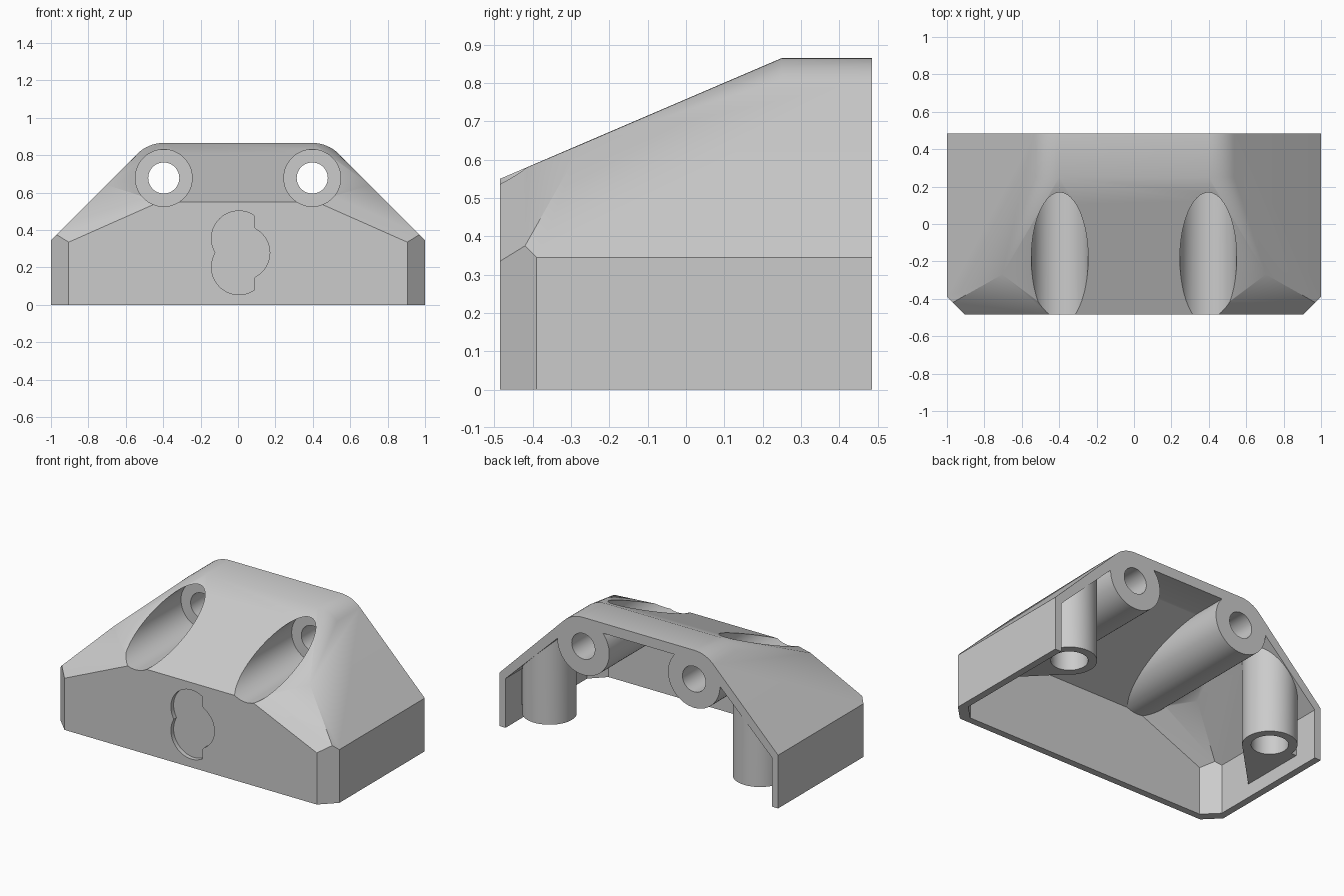
import bpy, bmesh
from math import sin, cos, radians, pi
from mathutils import Vector, Matrix

if "Cube" in bpy.data.objects:
    bpy.data.objects.remove(bpy.data.objects["Cube"])

grey = bpy.data.materials.new("warm_grey")
grey.use_nodes = True
grey.diffuse_color = (0.6, 0.6, 0.6, 1)
grey.node_tree.nodes["Principled BSDF"].inputs["Base Color"].default_value = (0.6, 0.6, 0.6, 1)


def finish(name, bm):
    bmesh.ops.recalc_face_normals(bm, faces=bm.faces)
    mesh = bpy.data.meshes.new(name)
    bm.to_mesh(mesh)
    bm.free()
    mesh.materials.append(grey)
    obj = bpy.data.objects.new(name, mesh)
    bpy.context.collection.objects.link(obj)
    return obj


def cylinder(name, centre, radius, length, along_y=False):
    bm = bmesh.new()
    turn = Matrix.Rotation(pi / 2, 4, "X") if along_y else Matrix()
    bmesh.ops.create_cone(bm, cap_ends=True, segments=64, radius1=radius,
                          radius2=radius, depth=length,
                          matrix=Matrix.Translation(centre) @ turn)
    return finish(name, bm)


def prism(name, points, offset):
    bm = bmesh.new()
    face = bm.faces.new([bm.verts.new(p) for p in points])
    made = bmesh.ops.extrude_face_region(bm, geom=[face])["geom"]
    bmesh.ops.translate(bm, vec=offset,
                        verts=[g for g in made if isinstance(g, bmesh.types.BMVert)])
    return finish(name, bm)


def cut(target, cutter):
    mod = target.modifiers.new("cut", "BOOLEAN")
    mod.operation = "DIFFERENCE"
    mod.solver = "EXACT"
    mod.object = cutter
    bpy.context.view_layer.objects.active = target
    bpy.ops.object.modifier_apply(modifier=mod.name)
    bpy.data.objects.remove(cutter)


# Faceted hood shape, used for the outside and, shrunk, for the cavity
BACK, TOP, ROUND = 0.485, 0.865, 0.193


def hood(name, scale=(1, 1, 1), back=BACK, bottom=0):
    half = [(1, -0.39, 0), (0.905, -BACK, 0), (1, -0.39, 0.345),
            (0.905, -BACK, 0.335), (0.97, -0.42, 0.375),
            (0.705, -0.27, 0.641), (0.42, -BACK, 0.55),
            (1, BACK, 0), (1, BACK, 0.345)]
    for i in range(9):
        a = radians(45 * i / 8)
        x, z = 0.4 + ROUND * sin(a), TOP - ROUND + ROUND * cos(a)
        half += [(x, 0.25, z), (x, BACK, z)]
    bm = bmesh.new()
    for side in (-1, 1):
        for x, y, z in half:
            bm.verts.new((side * x * scale[0],
                          back if y == BACK else BACK + (y - BACK) * scale[1],
                          z * scale[2] if z else bottom))
    hull = bmesh.ops.convex_hull(bm, input=bm.verts[:])
    loose = {g for g in hull["geom_interior"] + hull["geom_unused"]
             if isinstance(g, bmesh.types.BMVert)}
    bmesh.ops.delete(bm, geom=list(loose), context="VERTS")
    bmesh.ops.dissolve_limit(bm, angle_limit=radians(0.8),
                             verts=bm.verts[:], edges=bm.edges[:])
    return finish(name, bm)


shell = hood("bracket_cover")
cavity = hood("cavity", (0.955, 0.954, 0.925), 0.6, -0.1)

# Sleeves, posts and gussets stay solid inside the cavity
POST_X, POST_Y, POST_Z = 0.755, 0.32, 0.085
for s in (-1, 1):
    cut(cavity, cylinder("sleeve", (s * 0.397, 0, 0.678), 0.186, 1.6, True))
    cut(cavity, cylinder("post", (s * POST_X, POST_Y, POST_Z + 0.5), 0.16, 1))
    corners = [(0.642, 0.207), (POST_X, POST_Y), (1.1, POST_Y), (1.1, -0.26)]
    cut(cavity, prism("gusset", [(s * x, y, POST_Z + 0.003) for x, y in corners],
                      Vector((0, 0, 1))))
cut(shell, cavity)

# Screw pockets, through holes and blind post holes
for s in (-1, 1):
    cut(shell, cylinder("pocket", (s * 0.397, -0.3, 0.678), 0.152, 1, True))
    cut(shell, cylinder("screw_hole", (s * 0.397, 0, 0.678), 0.083, 1.6, True))
    cut(shell, cylinder("post_hole", (s * POST_X, POST_Y, 0.18), 0.108, 0.4))

# Shallow lobed recess in the front wall
MID = 0.278
upper = [(0.085, 0.415)]
for i in range(21):
    a = radians(57 + 154 * i / 20)
    upper.append((0.005 + 0.147 * cos(a), 0.355 + 0.147 * sin(a)))
lower = [(x, 2 * MID - z) for x, z in reversed(upper[:-1])]
bulge = [(0.025 + 0.145 * cos(radians(a)), MID + 0.145 * sin(radians(a)))
         for a in range(-60, 61, 6)]
cut(shell, prism("front_recess", [(x, -0.6, z) for x, z in upper + lower + bulge],
                 Vector((0, 0.6 - BACK + 0.028, 0))))

# Smooth round walls, crisp edges
bpy.ops.object.select_all(action="DESELECT")
shell.select_set(True)
bpy.context.view_layer.objects.active = shell
bpy.ops.object.shade_smooth_by_angle(angle=radians(30))
